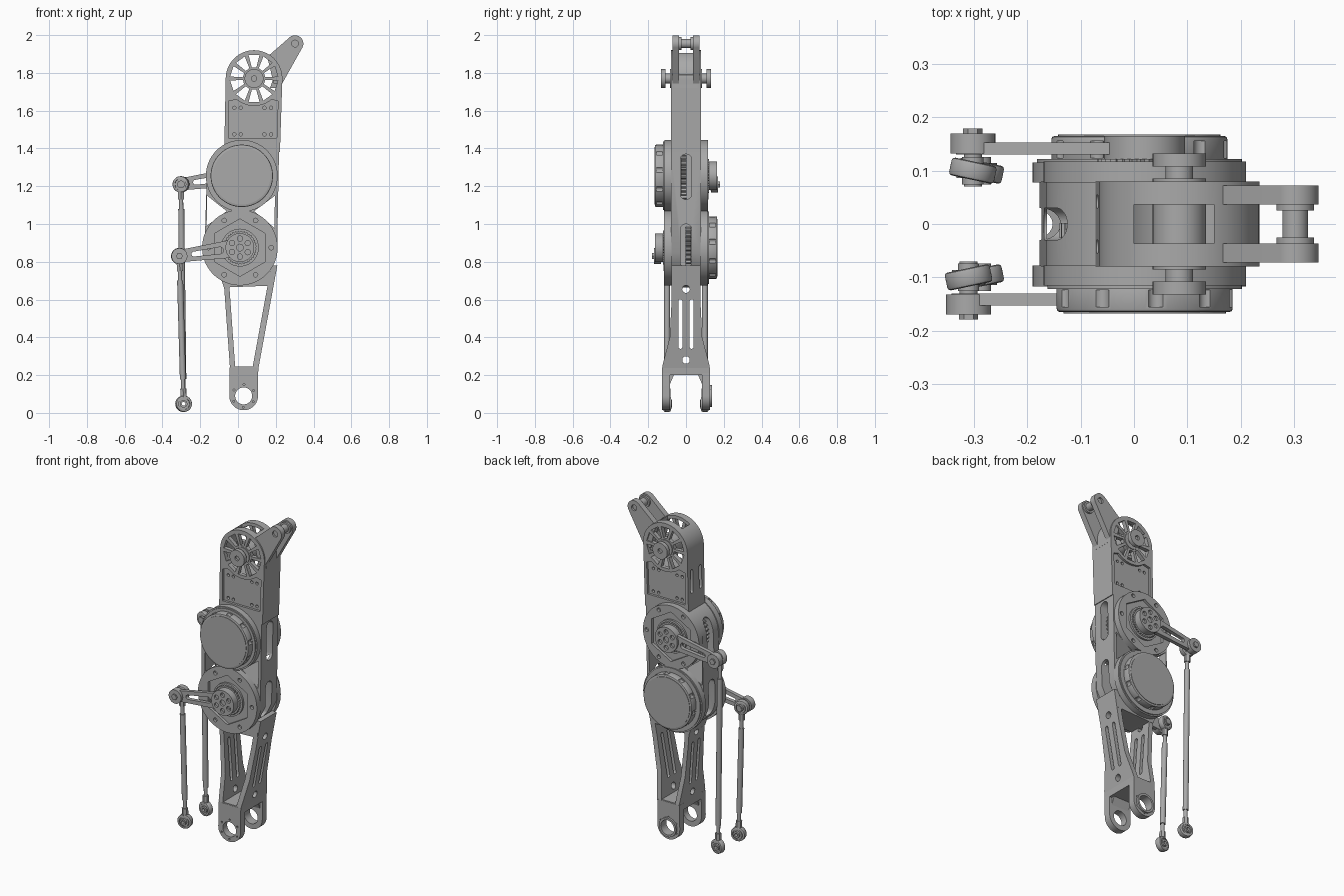
import bpy, bmesh
from math import sin, cos, pi, radians
from mathutils import Vector, Matrix

cube = bpy.data.objects.get("Cube")
if cube:
    bpy.data.objects.remove(cube, do_unlink=True)

grey = bpy.data.materials.new("machined_grey")
grey.use_nodes = True
COL = (0.4, 0.4, 0.4, 1)
grey.diffuse_color = COL
grey.node_tree.nodes["Principled BSDF"].inputs["Base Color"].default_value = COL


# ---- outline helpers (2D) ----
def ring(u, v, r, n=48, turn=0.0):
    return [(u + r * cos(turn + 2 * pi * i / n), v + r * sin(turn + 2 * pi * i / n)) for i in range(n)]


def hull(*circles, n=48):
    """Convex outline around circles given as (u, v, radius)."""
    pts = sorted({p for u, v, r in circles for p in (ring(u, v, r, n) if r else [(u, v)])})

    def half(seq):
        out = []
        for p in seq:
            while len(out) > 1 and ((out[-1][0] - out[-2][0]) * (p[1] - out[-2][1])
                                    - (out[-1][1] - out[-2][1]) * (p[0] - out[-2][0])) <= 1e-9:
                out.pop()
            out.append(p)
        return out[:-1]
    return half(pts) + half(pts[::-1])


def polar(u, v, r, a):
    return u + r * cos(a), v + r * sin(a)


# ---- solid helpers ----
def add_prism(bm, pts, a, b, axis="Y"):
    place = {"Y": lambda u, v, w: (u, w, v), "X": lambda u, v, w: (w, u, v),
             "Z": lambda u, v, w: (u, v, w)}[axis]
    lo, hi = ([bm.verts.new(place(u, v, w)) for u, v in pts] for w in (a, b))
    faces = [bm.faces.new(lo), bm.faces.new(hi[::-1])]
    for i in range(len(pts)):
        j = (i + 1) % len(pts)
        faces.append(bm.faces.new((lo[j], lo[i], hi[i], hi[j])))
    bmesh.ops.recalc_face_normals(bm, faces=faces)


def make(name, prisms):
    bm = bmesh.new()
    for p in prisms:
        add_prism(bm, *p)
    mesh = bpy.data.meshes.new(name)
    bm.to_mesh(mesh)
    bm.free()
    ob = bpy.data.objects.new(name, mesh)
    bpy.context.collection.objects.link(ob)
    return ob


def part(name, prisms, cuts=(), bevel=0.0):
    ob = make(name, prisms)
    ob.data.materials.append(grey)
    bpy.ops.object.select_all(action="DESELECT")
    ob.select_set(True)
    bpy.context.view_layer.objects.active = ob
    if bevel:
        m = ob.modifiers.new("edge", "BEVEL")
        m.width, m.segments, m.angle_limit = bevel, 2, radians(40)
        bpy.ops.object.modifier_apply(modifier=m.name)
    if cuts:
        cutter = make("cutter", cuts)
        cutter.hide_render = True
        m = ob.modifiers.new("cut", "BOOLEAN")
        m.operation, m.solver, m.object, m.use_self = "DIFFERENCE", "EXACT", cutter, True
        bpy.ops.object.modifier_apply(modifier=m.name)
        bpy.data.objects.remove(cutter, do_unlink=True)
    bpy.ops.object.shade_smooth_by_angle(angle=radians(35))
    return ob


UP, LOW, HIP = (0.02, 1.255), (0.01, 0.875), (0.085, 1.77)

# ---- upper housing: hollow spoked head, recessed side panels ----
cuts = [(ring(*HIP, 0.13), -0.055, 0.055),
        ([(0.0, -0.037), (0.15, -0.037), (0.15, 0.037), (0.0, 0.037)], 1.8, 2.0, "Z")]
for k in range(10):
    a = 2 * pi * (k + 0.5) / 10
    wedge = [polar(*HIP, r, a + d) for r, d in ((0.06, -0.2), (0.127, -0.23), (0.127, 0.23), (0.06, 0.2))]
    cuts.append((wedge, -0.2, 0.2))
panel = hull((-0.04, 1.46, 0.015), (0.195, 1.46, 0.015), (-0.035, 1.645, 0.015), (0.2, 1.645, 0.015), n=16)
# panel top follows the round head
panel = [(u, min(v, HIP[1] - max(0.145 ** 2 - (u - HIP[0]) ** 2, 0) ** 0.5)) for u, v in panel]
top_arc = [polar(*HIP, 0.145, radians(d)) for d in range(310, 229, -8)]
panel = [p for p in panel if p[1] < 1.6] + [(0.212, 1.65)] + top_arc + [(-0.05, 1.65)]
panel = [(-0.05, 1.455), (0.205, 1.455)] + panel[-len(top_arc) - 2:]
for s in (-1, 1):
    cuts.append((panel, s * 0.066, s * 0.1))
    for u in (-0.02, 0.015, 0.14, 0.175):
        for v in (1.475, 1.615):
            cuts.append((ring(u, v, 0.009, 12), s * 0.05, s * 0.075))
    cuts.append((hull((s * 0.042, 1.53, 0.012), (s * 0.042, 1.65, 0.012), n=16), -0.2, -0.052, "X"))
part("upper_housing", [(hull((*HIP, 0.15), (-0.073, 1.38, 0), (0.222, 1.38, 0), n=96), -0.08, 0.08)], cuts)

# ---- hip axle with end flanges ----
axle = [(ring(*HIP, 0.026), -0.13, 0.13), (ring(*HIP, 0.05), -0.085, 0.085)]
for s in (-1, 1):
    axle.append((ring(*HIP, 0.05), s * 0.108, s * 0.132))
part("hip_axle", axle, [(ring(*HIP, 0.014, 24), s * 0.12, s * 0.2) for s in (-1, 1)])

# ---- clevis ears at the top ----
EAR = (0.302, 1.955)
for s, side in ((-1, "front"), (1, "back")):
    part(side + "_top_ear", [(hull((*EAR, 0.044), (0.155, 1.885, 0), (0.232, 1.74, 0), (0.19, 1.74, 0)),
                              s * 0.037, s * 0.072)], [(ring(*EAR, 0.018, 24), s * 0.06, s * 0.1)])
part("ear_pin", [(ring(*EAR, 0.024), -0.04, 0.04)]
     + [(ring(*EAR, 0.035), s * 0.025, s * 0.04) for s in (-1, 1)])
part("ear_bridge", [([(0.17, 1.72), (0.234, 1.72), (0.234, 1.79), (0.2, 1.81)], -0.06, 0.06)])

# ---- motor core with side slots and triangular gaps ----
cuts = [([(-0.163, 1.15), (-0.166, 0.99), (-0.06, 1.068)], -0.2, 0.2),
        ([(0.196, 1.15), (0.192, 0.98), (0.085, 1.068)], -0.2, 0.2)]
for lo, hi in ((1.16, 1.34), (0.8, 0.97)):
    slot = hull((0, lo, 0.03), (0, hi, 0.03), n=24)
    cuts += [(slot, 0.12, 0.3, "X"), (slot, -0.3, -0.1, "X")]
part("motor_core", [(hull((*UP, 0.185), (*LOW, 0.187), (0.217, 1.38, 0), (0.207, 0.85, 0), n=96), -0.08, 0.08)],
     cuts)

# ---- toothed rotors seen through the slots ----
for name, c, y in (("upper", UP, -0.012), ("lower", LOW, 0.012)):
    teeth = [polar(*c, 0.16 if (i // 2) % 2 else 0.148, 2 * pi * i / 160) for i in range(160)]
    part(name + "_rotor", [(teeth, y - 0.014, y + 0.014)])

# ---- motors: lid on one face, hex output plate and crank on the other ----
for name, c, s, tip in (("upper", UP, 1, (-0.302, 1.21)), ("lower", LOW, -1, (-0.31, 0.83))):
    r = 0.19 if name == "upper" else 0.2
    # lid side
    part(name + "_lid_flange", [(ring(*c, r, 96), -s * 0.078, -s * 0.115),
                                (ring(*c, r - 0.008, 96), -s * 0.11, -s * 0.122)])
    notches = [(ring(*polar(*c, 0.172, 2 * pi * (k + 0.3) / 10), 0.016, 20), -s * 0.124, -s * 0.156)
               for k in range(10)]
    part(name + "_motor_lid", [(ring(*c, 0.165, 96), -s * 0.11, -s * 0.165)], notches, bevel=0.006)
    part(name + "_lid_cap", [(ring(*c, 0.152, 96), -s * 0.16, -s * 0.168)])
    # output side
    bolts = [(ring(*polar(*c, 0.166, 2 * pi * k / 6 + 0.0), 0.012, 16), s * 0.1, s * 0.13) for k in range(6)]
    part(name + "_output_flange", [(ring(*c, r, 96), s * 0.078, s * 0.117)],
         bolts + [(ring(*c, 0.152, 6, pi / 6), s * 0.1, s * 0.13)])
    part(name + "_bearing", [(ring(*c, 0.1, 64), s * 0.095, s * 0.112),
                             ([polar(*c, 0.09 if i % 2 else 0.083, 2 * pi * i / 72) for i in range(72)],
                              s * 0.105, s * 0.122)])
    hub_holes = [(ring(*polar(*c, 0.048, 2 * pi * (k + 0.5) / 6), 0.014, 16), s * 0.15, s * 0.2) for k in range(6)]
    part(name + "_crank_hub", [(ring(*c, 0.076, 64), s * 0.11, s * 0.165)],
         hub_holes + [(ring(*c, 0.018, 24), s * 0.15, s * 0.2)])
    # crank arm with lightening slot
    A, B = Vector(c), Vector(tip)
    p, q = A.lerp(B, 0.33), A.lerp(B, 0.76)
    part(name + "_crank_arm", [(hull((*c, 0.05), (*tip, 0.032)), s * 0.13, s * 0.153)],
         [(hull((*p, 0.018), (*q, 0.013), n=24), s * 0.1, s * 0.2)])
    part(name + "_crank_boss", [(ring(*tip, 0.042), s * 0.132, s * 0.17),
                                (ring(*tip, 0.018, 6), s * 0.165, s * 0.179),
                                (ring(*tip, 0.017, 24), s * 0.07, s * 0.14)])
    # push rod with an eye at each end
    foot = (-0.288, 0.048)
    for where, e in (("top", tip), ("bottom", foot)):
        eye = part(f"{name}_rod_{where}_eye", [(ring(0, 0, 0.043), -0.017, 0.017)],
                   [(ring(0, 0, 0.03, 32), -0.1, 0.1)], bevel=0.006)
        ball = part(f"{name}_rod_{where}_ball", [(ring(0, 0, 0.031, 32), -0.014, 0.014),
                                                 (ring(0, 0, 0.02, 24), -0.026, 0.026)],
                    [(ring(0, 0, 0.01, 16), -0.1, 0.1)] if where == "bottom" else ())
        for ob in (eye, ball):
            ob.matrix_world = Matrix.Translation((e[0], s * 0.1, e[1])) @ Matrix.Rotation(
                radians(-12 * s) if ob is eye else 0, 4, "Z")
    L = (Vector(tip) - Vector(foot)).length
    rod = part(name + "_push_rod", [(ring(0, 0, 0.011, 24), 0.035, L - 0.035, "Z"),
                                    (ring(0, 0, 0.016, 24), 0.13, L - 0.13, "Z"),
                                    (ring(0, 0, 0.018, 6), 0.035, 0.08, "Z"),
                                    (ring(0, 0, 0.018, 6), L - 0.08, L - 0.035, "Z")])
    d = Vector((tip[0] - foot[0], 0, tip[1] - foot[1]))
    rod.matrix_world = Matrix.Translation((foot[0], s * 0.1, foot[1])) @ d.to_track_quat("Z", "Y").to_matrix().to_4x4()

# ---- two flared lower struts, slotted, leaning toward the ankle ----
edge = [(0.078, 0.78), (0.076, 0.6), (0.086, 0.4), (0.125, 0.25), (0.125, 0.2)]
outline = edge + [(-y, z) for y, z in edge[::-1]]
for name, x_top, x_foot in (("right", -0.073, -0.042), ("left", 0.186, 0.107)):
    w = 0.028 if name == "right" else -0.032
    cuts = [(ring(0, z, 0.02, 24), -0.2, 0.2, "X") for z in (0.28, 0.655)]
    cuts += [(hull((y, 0.35, 0.011), (y, 0.59, 0.011), n=16), -0.2, 0.2, "X") for y in (-0.03, 0.03)]
    strut = part(name + "_lower_strut", [(outline, min(0, w), max(0, w), "X")], cuts)
    for v in strut.data.vertices:
        v.co.x += x_foot + (x_top - x_foot) * (v.co.z - 0.23) / 0.43
part("strut_root", [(hull((-0.07, 0.67, 0.006), (0.182, 0.68, 0.006), (-0.1, 0.74, 0), (0.19, 0.75, 0)), -0.078, 0.078)])

# ---- ankle fork ----
ANK = (0.03, 0.09)
part("ankle_bridge", [([(-0.044, 0.2), (0.106, 0.2), (0.109, 0.245), (-0.043, 0.245)], -0.124, 0.124)])
for s, side in ((-1, "front"), (1, "back")):
    cuts = [(ring(*ANK, 0.045), -0.2, 0.2)]
    cuts += [(ring(*polar(*ANK, 0.06, pi * k / 3 + 0.5), 0.005, 10), s * 0.115, s * 0.2) for k in range(6)]
    part(side + "_ankle_ear", [(hull((*ANK, 0.076), (-0.044, 0.24, 0), (0.107, 0.24, 0)), s * 0.084, s * 0.126)], cuts)
    part(side + "_ankle_gusset", [([(s * 0.09, 0.14), (s * 0.09, 0.21), (s * 0.06, 0.21)], -0.03, 0.09, "X")])
part("ankle_bearing", [(ring(*ANK, 0.058), 0.12, 0.138)], [(ring(*ANK, 0.045), 0, 0.2)])
